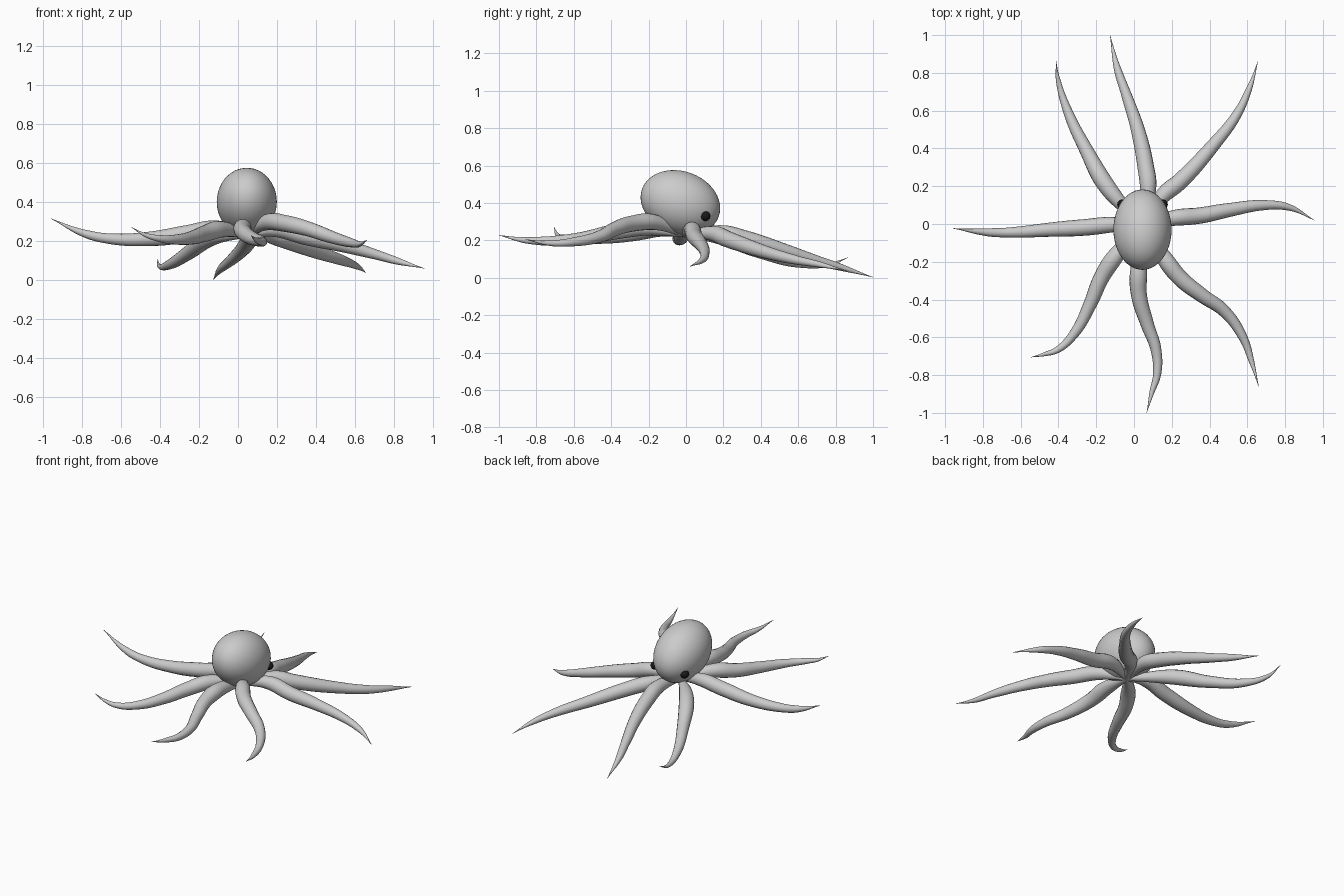
import bpy, math
from mathutils import Vector

if "Cube" in bpy.data.objects:
    bpy.data.objects.remove(bpy.data.objects["Cube"])

CX = 0.045

def material(name, col):
    m = bpy.data.materials.new(name)
    m.diffuse_color = col
    m.use_nodes = True
    m.node_tree.nodes["Principled BSDF"].inputs["Base Color"].default_value = m.diffuse_color
    return m

def ellipsoid(name, loc, size, tilt=0.0, seg=48, rings=24):
    bpy.ops.mesh.primitive_uv_sphere_add(segments=seg, ring_count=rings, radius=1, location=loc)
    ob = bpy.context.object
    ob.name = name
    ob.scale = size
    ob.rotation_euler = (tilt, 0, 0)
    bpy.ops.object.shade_smooth()
    return ob

def taper(t):
    # arm radius along its length: thin root hidden under the head, full, then pointed tip
    keys = [(0, .018), (.12, .038), (.25, .045), (.4, .041), (.6, .032), (.8, .021), (.92, .010), (1, .001)]
    for (a, ra), (b, rb) in zip(keys, keys[1:]):
        if t <= b:
            return ra + (rb - ra) * (t - a) / (b - a)
    return keys[-1][1]

def arm(name, pts):
    pts = [Vector((CX, -0.01, 0.235))] + [Vector(p) for p in pts]
    lens = [0.0]
    for a, b in zip(pts, pts[1:]):
        lens.append(lens[-1] + (b - a).length)
    cu = bpy.data.curves.new(name, 'CURVE')
    cu.dimensions = '3D'
    cu.bevel_depth = 1.0
    cu.bevel_resolution = 6
    cu.resolution_u = 8
    cu.use_fill_caps = True
    sp = cu.splines.new('BEZIER')
    sp.radius_interpolation = 'CARDINAL'
    sp.bezier_points.add(len(pts) - 1)
    for bp, p, l in zip(sp.bezier_points, pts, lens):
        bp.co = p
        bp.handle_left_type = bp.handle_right_type = 'AUTO'
        bp.radius = taper(l / lens[-1])
    ob = bpy.data.objects.new(name, cu)
    bpy.context.collection.objects.link(ob)
    bpy.ops.object.select_all(action='DESELECT')
    ob.select_set(True)
    bpy.context.view_layer.objects.active = ob
    bpy.ops.object.convert(target='MESH')
    bpy.ops.object.shade_smooth()

# head: tilted egg, lower toward +y
ellipsoid("head", (CX, -0.03, 0.401), (0.154, 0.218, 0.168), math.radians(-20))

# eyes
black = material("eye_black", (0.01, 0.01, 0.01, 1))
for side, s in (("left", -1), ("right", 1)):
    eye = ellipsoid("eye_" + side, (CX + s * 0.108, 0.104, 0.33), (0.026, 0.026, 0.026), 0, 24, 12)
    eye.data.materials.append(black)

# eight arms, each from the hub to its tip
arm("arm_back_left", [(-.137, .19, .22), (-.254, .394, .14), (-.35, .595, .08), (-.402, .765, .072), (-.413, .865, .107)])
arm("arm_back", [(.075, .18, .24), (.06, .315, .21), (.02, .5, .155), (-.037, .675, .10), (-.09, .83, .055), (-.127, 1, .003)])
arm("arm_back_right", [(.153, .15, .235), (.243, .225, .205), (.418, .415, .14), (.545, .58, .097), (.614, .727, .068), (.656, .86, .037)])
arm("arm_right", [(.2, .03, .26), (.35, .045, .222), (.508, .075, .185), (.693, .1, .135), (.825, .087, .095), (.955, .02, .06)])
arm("arm_front_right", [(.153, -.17, .297), (.243, -.285, .29), (.36, -.378, .262), (.48, -.463, .22), (.577, -.6, .192), (.624, -.733, .185), (.66, -.86, .205)])
arm("arm_front", [(.025, -.24, .268), (.026, -.373, .248), (.07, -.53, .215), (.116, -.664, .2), (.122, -.796, .197), (.095, -.89, .205), (.067, -1, .228)])
arm("arm_front_left", [(-.09, -.16, .26), (-.17, -.28, .238), (-.233, -.426, .218), (-.312, -.574, .208), (-.402, -.664, .213), (-.476, -.69, .232), (-.545, -.705, .27)])
arm("arm_left", [(-.1, -.003, .265), (-.26, -.018, .238), (-.444, -.03, .212), (-.656, -.045, .212), (-.79, -.043, .24), (-.958, -.023, .315)])
